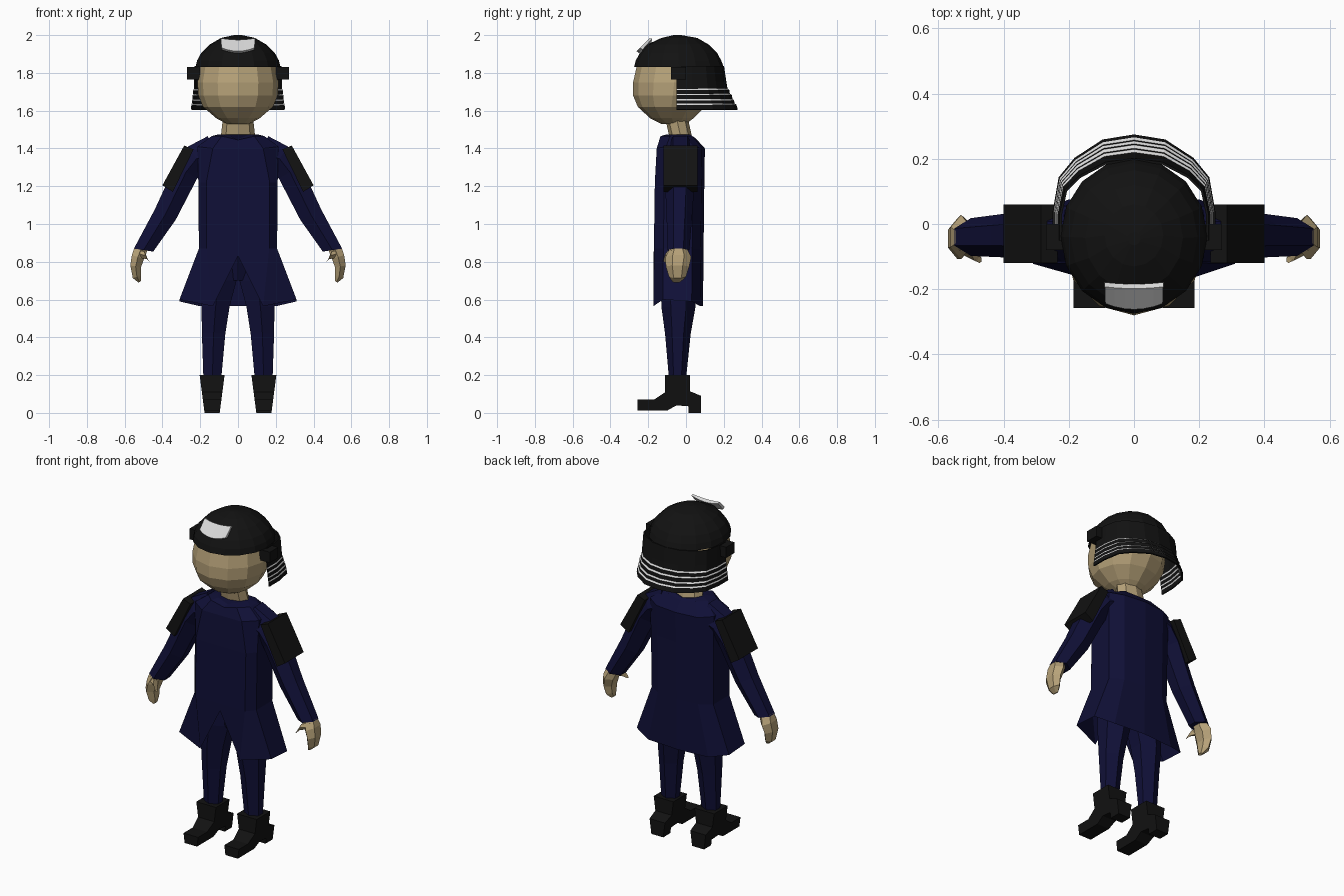
import bpy, bmesh, math
from mathutils import Vector

if "Cube" in bpy.data.objects:
    bpy.data.objects.remove(bpy.data.objects["Cube"])


def colour(name, rgb):
    m = bpy.data.materials.new(name)
    m.diffuse_color = (*rgb, 1)
    m.use_nodes = True
    m.node_tree.nodes["Principled BSDF"].inputs["Base Color"].default_value = m.diffuse_color
    return m


NAVY = colour("navy cloth", (0.005, 0.005, 0.038))
BLACK = colour("black leather", (0.006, 0.006, 0.006))
SKIN = colour("skin", (0.47, 0.36, 0.19))
GREY = colour("light grey metal", (0.68, 0.68, 0.68))


def loft(name, rings, mats, mirror=False, closed=True, caps=(True, True), rule=None, thick=0):
    """Skin a list of equal-length point rings into one flat-shaded object."""
    bm = bmesh.new()
    vs = [[bm.verts.new(p) for p in r] for r in rings]
    n = len(rings[0])
    for i in range(len(vs) - 1):
        for j in range(n if closed else n - 1):
            k = (j + 1) % n
            f = bm.faces.new((vs[i][j], vs[i][k], vs[i + 1][k], vs[i + 1][j]))
            f.material_index = rule(i) if rule else 0
    if closed:
        for use, r in zip(caps, (vs[0], vs[-1])):
            if use:
                bm.faces.new(r)
    bmesh.ops.recalc_face_normals(bm, faces=bm.faces)
    me = bpy.data.meshes.new(name)
    bm.to_mesh(me)
    bm.free()
    for m in mats:
        me.materials.append(m)
    ob = bpy.data.objects.new(name, me)
    bpy.context.collection.objects.link(ob)
    if thick:
        s = ob.modifiers.new("thickness", 'SOLIDIFY')
        s.thickness = thick
        s.offset = 0
    if mirror:
        ob.modifiers.new("mirror", 'MIRROR').use_mirror_merge = False
    return ob


def oval(z, rx, y0, y1, n=12):
    """Level ring: half width rx, spanning y0 (front) to y1 (back)."""
    cy, ry = (y0 + y1) / 2, (y1 - y0) / 2
    return [(rx * math.sin(2 * math.pi * i / n), cy - ry * math.cos(2 * math.pi * i / n), z)
            for i in range(n)]


def limb(cx, cz, ux, uz, cy, hy):
    """Six-sided ring across a limb; (ux, uz) is its half width vector."""
    return [(cx + a * ux, cy + b * hy, cz + a * uz)
            for a, b in ((1, .45), (1, -.45), (0, -1), (-1, -.45), (-1, .45), (0, 1))]


def whole(half):
    """Complete a half outline (x >= 0, first and last on the centre line)."""
    return half + [(-x, y, z) for x, y, z in reversed(half[1:-1])]


# head and neck
loft("head", [oval(z, rx, a, b) for z, rx, a, b in (
    (1.53, .06, -.13, 0.0), (1.56, .115, -.19, .04), (1.62, .185, -.255, .10),
    (1.68, .21, -.28, .14), (1.75, .215, -.28, .155), (1.83, .20, -.262, .15),
    (1.90, .14, -.20, .10))], [SKIN])
loft("neck", [oval(z, rx, a, b, 8) for z, rx, a, b in (
    (1.42, .10, -.09, .04), (1.47, .09, -.09, .03), (1.56, .08, -.11, .01))], [SKIN])

# helmet bowl
loft("helmet_bowl", [oval(z, rx, a, b, 16) for z, rx, a, b in (
    (1.83, .225, -.275, .20), (1.865, .217, -.266, .187), (1.905, .195, -.245, .165),
    (1.95, .15, -.205, .12), (1.985, .09, -.13, .06), (2.0, .02, -.065, -.025))], [BLACK])

# layered neck guard with pale ledges
ARC = [(.232, -.05), (.232, .03), (.215, .11), (.17, .155), (.09, .198), (0, .21)]
GUARD = [(1.835, .94), (1.75, 1.0), (1.715, 1.03), (1.708, 1.075), (1.688, 1.09), (1.681, 1.14),
         (1.66, 1.155), (1.653, 1.195), (1.637, 1.21), (1.63, 1.25), (1.605, 1.29)]


def arc_ring(z, s):
    sx = .985 + (s - 1) * .25
    right = [(x * sx, y * s if y > 0 else y, z) for x, y in ARC]
    return right + [(-x, y, z) for x, y, z in reversed(right[:-1])]


loft("neck_guard", [arc_ring(z, s) for z, s in GUARD], [BLACK, GREY], closed=False,
     rule=lambda i: int(i > 1 and i % 2 == 0), thick=.008)

# folded side wings of the helmet
loft("helmet_wing", [[(x, y, z) for y, z in ((-.08, 1.765), (.0, 1.765), (.0, 1.83), (-.08, 1.83))]
                     for x in (.20, .27)], [BLACK], mirror=True)

# curved brow plate
plate = []
for i in range(7):
    t = i / 3 - 1
    x, d = .088 * t, .018 * t * t
    plate.append([(x, -.262 + d, 1.915 + d), (x, -.248 + d, 1.905 + d),
                  (x * 1.02, -.184 + d * .3, 1.962 + d), (x * 1.02, -.198 + d * .3, 1.975 + d * .5)])
loft("brow_plate", plate, [GREY])


# coat: chamfered sections, flared skirt with a notch at the front
def coat_ring(w, f, b, zs, front=.62):
    pts = ((0, f), (w * front, f), (w, f + .05), (w, b - .06), (w * .65, b - .015), (0, b))
    return whole([(x, y, z) for (x, y), z in zip(pts, zs)])


loft("coat", [
    coat_ring(.10, -.10, .035, (1.45, 1.475, 1.475, 1.475, 1.475, 1.465)),
    coat_ring(.14, -.135, .05, (1.445, 1.465, 1.465, 1.465, 1.465, 1.455)),
    coat_ring(.215, -.155, .10, (1.40, 1.40, 1.41, 1.41, 1.40, 1.40)),
    coat_ring(.21, -.165, .097, [1.22] * 6, .8),
    coat_ring(.207, -.17, .093, [.87] * 6, .8),
    coat_ring(.31, -.172, .09, (.83, .565, .60, .59, .565, .565), .43)],
    [NAVY], caps=(True, False))

# sleeves, running from the shoulder to the wrist
loft("sleeve", [limb(*r) for r in (
    (.13, 1.38, .03, .085, -.03, .085), (.22, 1.345, .045, .065, -.03, .085),
    (.275, 1.275, .058, .035, -.032, .082), (.385, 1.05, .055, .028, -.035, .068),
    (.50, .862, .051, .008, -.04, .058))], [NAVY], mirror=True)

# shoulder pads
pad = ((.285, 1.415), (.400, 1.205), (.345, 1.17), (.235, 1.395))
loft("shoulder_pad", [[(x, y, z) for x, z in pad] for y in (-.12, .06)], [BLACK], mirror=True)

# hands and thumbs
loft("hand", [limb(*r) for r in (
    (.512, .872, .036, .004, -.04, .045), (.53, .825, .032, .01, -.04, .068),
    (.542, .775, .028, .006, -.045, .062), (.535, .72, .022, -.006, -.045, .045),
    (.521, .693, .006, -.003, -.05, .02))], [SKIN], mirror=True)
loft("thumb", [limb(*r) for r in (
    (.525, .84, .012, .022, -.065, .03), (.49, .835, .006, .02, -.09, .022),
    (.473, .805, .006, .008, -.11, .01))], [SKIN], mirror=True)

# trousers
loft("trouser_leg", [limb(*r) for r in (
    (.09, .84, .09, 0, -.04, .09), (.1, .70, .092, 0, -.04, .095), (.119, .56, .074, 0, -.04, .09),
    (.129, .42, .062, 0, -.043, .068), (.136, .18, .047, 0, -.045, .045))], [NAVY], mirror=True)
loft("trouser_seat", [limb(*r) for r in (
    (0, .84, .13, 0, -.04, .09), (0, .70, .05, 0, -.04, .07))], [NAVY])

# boots: side profile extruded, narrowing towards the sole
BOOT = [(-.11, .2), (-.11, .11), (-.17, .07), (-.257, .07), (-.257, .012), (-.10, .012),
        (-.05, .04), (.012, .035), (.012, 0), (.08, 0), (.08, .09), (.02, .115), (.02, .2)]
loft("boot", [[(.137 + s * (.04 + .13 * z), y, z) for y, z in BOOT] for s in (-1, 1)],
     [BLACK], mirror=True)
